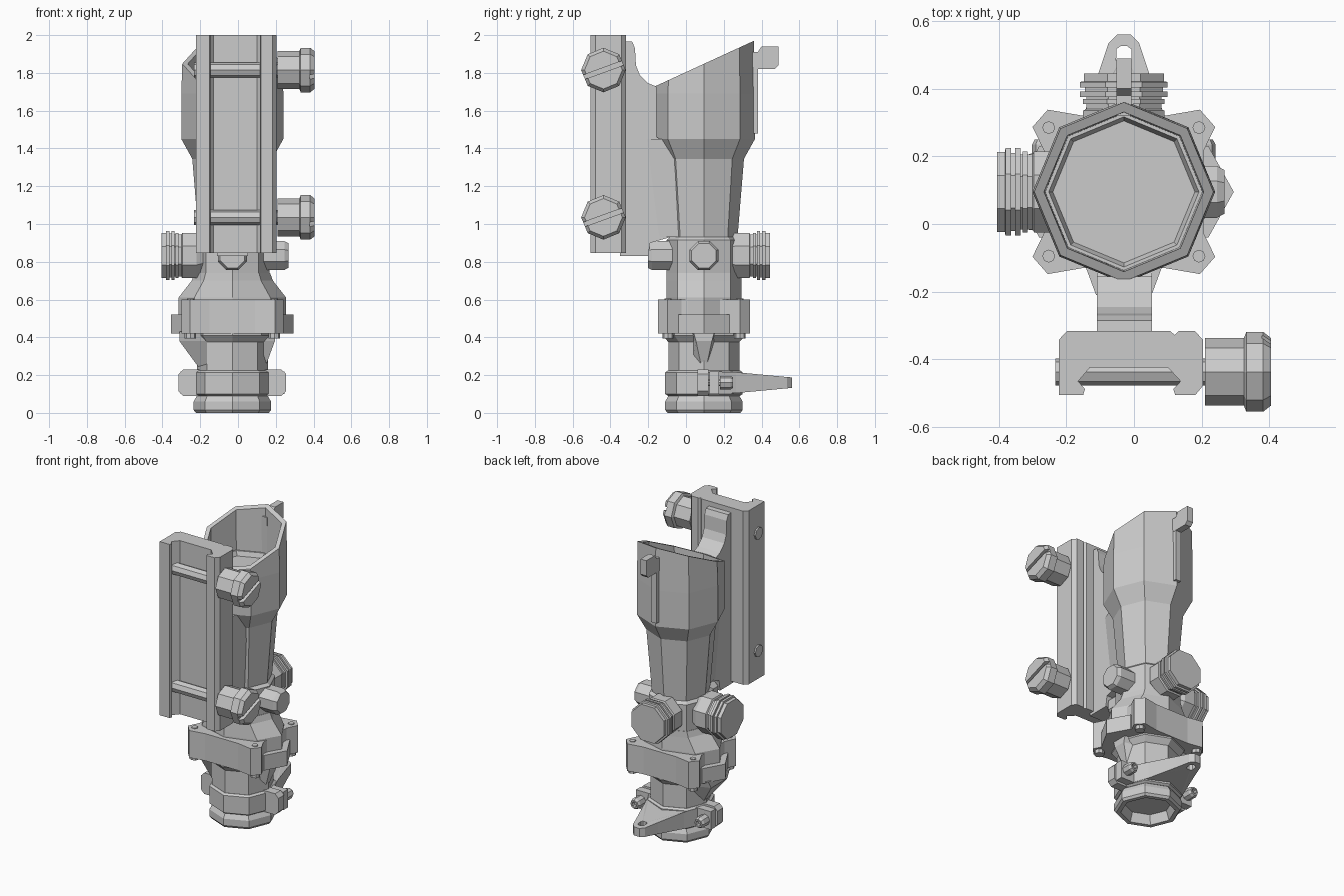
import bpy, bmesh
from math import sin, cos, pi
from mathutils import Vector

if "Cube" in bpy.data.objects:
    bpy.data.objects.remove(bpy.data.objects["Cube"])

CX, CY = -0.03, 0.095          # tube axis
TURRET_Z = 0.833


def build(name, rings, closed=False):
    """Skin a list of equally sized vertex rings; cap the ends unless closed."""
    bm = bmesh.new()
    vs = [[bm.verts.new(p) for p in r] for r in rings]
    n = len(vs[0])
    pairs = list(zip(vs, vs[1:])) + ([(vs[-1], vs[0])] if closed else [])
    for a, b in pairs:
        for i in range(n):
            j = (i + 1) % n
            bm.faces.new((a[i], a[j], b[j], b[i]))
    if not closed:
        bm.faces.new(vs[0][::-1])
        bm.faces.new(vs[-1])
    bmesh.ops.recalc_face_normals(bm, faces=bm.faces)
    me = bpy.data.meshes.new(name)
    bm.to_mesh(me)
    bm.free()
    ob = bpy.data.objects.new(name, me)
    bpy.context.collection.objects.link(ob)
    return ob


def place(u, v, w, axis):
    return {'X': (w, u, v), 'Y': (u, w, v), 'Z': (u, v, w)}[axis]


def prism(name, pts, lo, hi, axis):
    return build(name, [[place(u, v, w, axis) for u, v in pts] for w in (lo, hi)])


def lathe(name, prof, origin, axis='Z', n=8, phase=0.0, sign=1):
    """Polygonal turned part; prof is (radius, distance along axis)."""
    o = Vector(origin)
    ang = [phase + 2 * pi * i / n for i in range(n)]
    return build(name, [[o + Vector(place(r * cos(a), r * sin(a), sign * d, axis))
                         for a in ang] for r, d in prof])


def box(name, x, y, z):
    return prism(name, [(x[0], y[0]), (x[1], y[0]), (x[1], y[1]), (x[0], y[1])], z[0], z[1], 'Z')


# Main tube: eyepiece recess, tube, neck, slanted hood, lens recess
def tube_ring(r, z):
    ring = []
    for i in range(8):
        a = i * pi / 4
        y = CY + r * sin(a)
        ring.append((CX + r * cos(a), y, 1.97 + (y - 0.36) * 0.46 if z is None else z))
    return ring


tube = [(0.145, 0.06), (0.165, 0.0), (0.193, 0.0), (0.205, 0.015), (0.205, 0.06), (0.188, 0.09),
        (0.188, 0.375), (0.22, 0.41), (0.22, 0.50), (0.197, 0.6), (0.197, 0.915), (0.178, 0.932),
        (0.212, 1.345), (0.27, 1.45), (0.27, 1.69), (0.265, None), (0.236, None),
        (0.232, 1.66), (0.222, 1.66), (0.21, 1.63)]
build("scope_tube", [tube_ring(r, z) for r, z in tube])

# Housing shoulder that widens sideways into the flange
build("housing_shoulder", [[(CX + rx * cos(i * pi / 4), CY + 0.199 * sin(i * pi / 4), z)
                            for i in range(8)]
                           for rx, z in ((0.2, 0.74), (0.215, 0.70), (0.285, 0.61), (0.285, 0.5))])

# Flange with four screw ears
quarter = [(0.235, 0.12), (0.27, 0.192), (0.225, 0.243), (0.12, 0.225)]
outline = (quarter + [(-x, y) for x, y in quarter[::-1]] +
           [(-x, -y) for x, y in quarter] + [(x, -y) for x, y in quarter[::-1]])
prism("flange", [(CX + x, CY + y) for x, y in outline], 0.42, 0.60, 'Z')
for sx in (-1, 1):
    for sy in (-1, 1):
        lathe("flange_screw", [(0.03, 0.395), (0.03, 0.43), (0.019, 0.43), (0.019, 0.605)],
              (CX + sx * 0.222, CY + sy * 0.19, 0))
    # Side tabs and tapered wedges under the flange
    prism("flange_tab", [(CX + sx * x, CY + y) for x, y in
                         ((0.2, -0.14), (0.25, -0.135), (0.325, 0), (0.25, 0.135), (0.2, 0.14))],
          0.42, 0.52, 'Z')
    reach, half = (0.28, 0.14) if sx < 0 else (0.225, 0.07)
    build("under_wedge", [[(CX + sx * 0.1, CY - half, z), (CX + sx * d, CY - w, z),
                           (CX + sx * d, CY + w, z), (CX + sx * 0.1, CY + half, z)]
                          for d, w, z in ((0.17, 0.01, 0.23), (reach, half * 0.6, 0.38),
                                          (reach, half * 0.8, 0.43))])

# Adjustment knobs on the left and back
knob = [(0.10, 0.14), (0.13, 0.19), (0.13, 0.265), (0.12, 0.27), (0.12, 0.285), (0.13, 0.285),
        (0.13, 0.30), (0.12, 0.30), (0.12, 0.305), (0.14, 0.305), (0.14, 0.322), (0.125, 0.322),
        (0.125, 0.333), (0.14, 0.333), (0.14, 0.35), (0.128, 0.352), (0.128, 0.375)]
lathe("side_knob", knob, (CX, CY, TURRET_Z), 'X', phase=pi / 8, sign=-1)
lathe("rear_knob", knob, (CX, CY - 0.025, TURRET_Z), 'Y', phase=pi / 8)

# Small caps on the right and front
cap = [(0.083, 0.12), (0.083, 0.275), (0.07, 0.297)]
lathe("side_cap", cap, (CX, CY, TURRET_Z), 'X', phase=pi / 8)
lathe("front_cap", cap, (CX, CY, TURRET_Z), 'Y', phase=pi / 8, sign=-1)

# Clamp ring and lever at the eyepiece
lathe("clamp_ring", [(0.19, 0.09), (0.205, 0.10), (0.205, 0.215), (0.19, 0.225)], (CX, CY, 0))
side = [(0.2, 0.03), (0.14, 0.17), (0.075, 0.35), (0.045, 0.44), (0.02, 0.465)]
lever = side + [(-x, y) for x, y in side[::-1]]
hole = []
for x, y in lever:
    d = Vector((x, y - 0.405)).normalized() * 0.028
    hole.append((d.x, d.y + 0.405))


def lever_ring(pts, s):
    return [(CX + x, CY + y, 0.16 + s * (0.06 - 0.032 * max(0, min(1, (y - 0.12) / 0.34))))
            for x, y in pts]


build("lever", [lever_ring(lever, 1), lever_ring(lever, -1),
                lever_ring(hole, -1), lever_ring(hole, 1)], closed=True)
ear = [(0.15, 0.09), (0.26, 0.09), (0.285, 0.115), (0.285, 0.205), (0.26, 0.23), (0.15, 0.23)]
for s in (-1, 1):
    prism("clamp_ear", [(CX + s * x, z) for x, z in ear], 0.06, 0.12, 'Y')
    box("lever_ear", (CX + s * 0.15, CX + s * 0.275), (0.125, 0.175), (0.10, 0.22))
    lathe("clamp_screw", [(0.018, 0.1), (0.018, 0.18), (0.036, 0.18), (0.036, 0.235), (0.028, 0.25),
                          (0.018, 0.25), (0.018, 0.225)],
          (CX + s * 0.235, 0, 0.16), 'Y')

# Rear sight rib and post on the hood
box("sight_rib", (-0.05, -0.01), (0.32, 0.38), (1.48, 1.90))
prism("sight_post", [(0.34, 1.82), (0.47, 1.82), (0.49, 1.84), (0.49, 1.94), (0.40, 1.94),
                     (0.38, 1.91), (0.34, 1.91)], -0.052, -0.008, 'X')

# Mount arm and its gusset to the neck
prism("mount_arm", [(-0.35, 0.83), (-0.20, 0.83), (-0.19, 0.90), (-0.05, 0.94), (-0.05, 1.40),
                    (-0.155, 1.46), (-0.155, 1.727), (-0.20, 1.745), (-0.245, 1.79),
                    (-0.265, 1.84), (-0.27, 1.93), (-0.285, 1.965), (-0.35, 1.97)],
      -0.11, 0.053, 'X')
build("arm_gusset", [[(CX - a, y0, z), (CX + a, y0, z), (CX + b, y1, z), (CX - b, y1, z)]
                     for a, y0, b, y1, z in ((0.08, -0.15, 0.11, -0.02, 0.93),
                                             (0.082, -0.21, 0.16, 0.0, 1.45))])

# Rail with undercut channel
prism("mount_rail", [(-0.198, -0.317), (0.108, -0.317), (0.12, -0.328), (0.132, -0.317),
                     (0.18, -0.317), (0.204, -0.342), (0.204, -0.478), (0.182, -0.505),
                     (0.122, -0.505), (0.116, -0.488), (0.138, -0.465), (0.10, -0.424),
                     (-0.13, -0.424), (-0.165, -0.465), (-0.145, -0.488), (-0.15, -0.505),
                     (-0.222, -0.505), (-0.222, -0.342)], 0.847, 2.0, 'Z')

# Cross bolts and slotted clamp knobs
for z in (1.815, 1.035):
    o = (0, -0.437, z)
    lathe("cross_bolt", [(0.04, -0.232), (0.04, 0.22)], o, 'X')
    k = lathe("clamp_knob", [(0.10, 0.21), (0.10, 0.325), (0.118, 0.332), (0.118, 0.382),
                             (0.10, 0.405)], o, 'X')
    c, s = cos(0.35), sin(0.35)
    slot = prism("slot_cutter", [(o[1] + u * c - v * s, z + u * s + v * c) for u, v in
                                 ((-0.2, -0.012), (0.2, -0.012), (0.2, 0.012), (-0.2, 0.012))],
                 0.378, 0.45, 'X')
    slot.hide_render = True
    m = k.modifiers.new("slot", 'BOOLEAN')
    m.operation, m.object, m.solver = 'DIFFERENCE', slot, 'EXACT'
    bpy.context.view_layer.objects.active = k
    bpy.ops.object.modifier_apply(modifier=m.name)
    bpy.data.objects.remove(slot)
